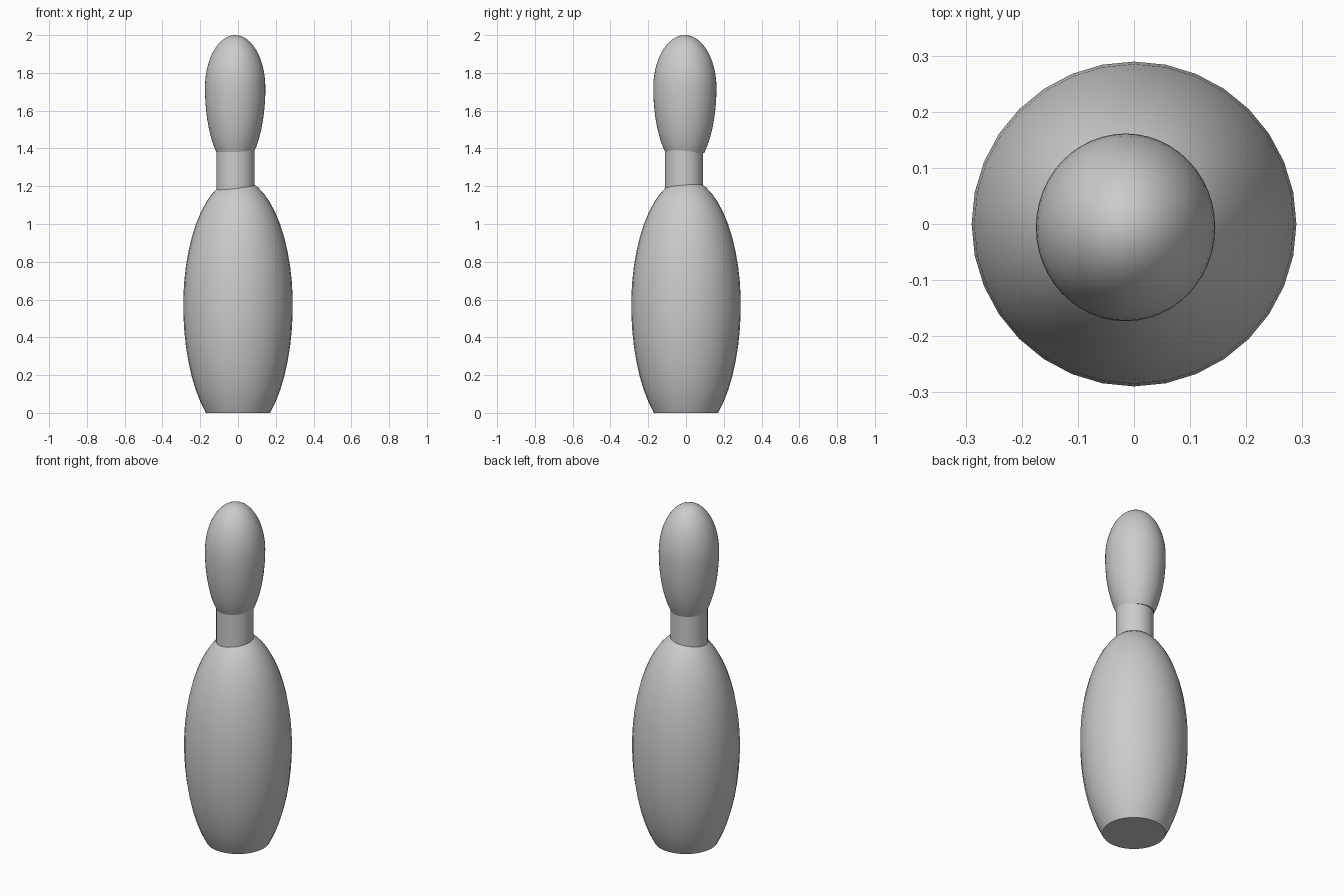
import bpy, bmesh, math

if "Cube" in bpy.data.objects:
    bpy.data.objects.remove(bpy.data.objects["Cube"])


def lathe(name, profile, sides, centre=(0, 0), scale=(1, 1), sharp=40):
    """Revolve (radius, z) points round z; zero radius makes a pole."""
    bm = bmesh.new()
    rings = []
    for r, z in profile:
        n = 1 if r == 0 else sides
        rings.append([bm.verts.new((centre[0] + r * scale[0] * math.cos(2 * math.pi * i / sides),
                                    centre[1] + r * scale[1] * math.sin(2 * math.pi * i / sides), z))
                      for i in range(n)])
    for a, b in zip(rings, rings[1:]):
        for i in range(sides):
            j = (i + 1) % sides
            quad = [a[i % len(a)], a[j % len(a)], b[j % len(b)], b[i % len(b)]]
            bm.faces.new(list(dict.fromkeys(quad)))
    bmesh.ops.recalc_face_normals(bm, faces=bm.faces[:])
    mesh = bpy.data.meshes.new(name)
    bm.to_mesh(mesh)
    bm.free()
    ob = bpy.data.objects.new(name, mesh)
    bpy.context.collection.objects.link(ob)
    bpy.ops.object.select_all(action='DESELECT')
    bpy.context.view_layer.objects.active = ob
    ob.select_set(True)
    bpy.ops.object.shade_smooth_by_angle(angle=math.radians(sharp))
    return ob


def egg(radius, mid, up, down, z_floor, steps):
    """Half outline of an egg, cut flat at z_floor."""
    start = -math.asin((mid - z_floor) / down)
    pts = [(0, z_floor)]
    for i in range(steps):
        t = start + (math.pi / 2 - start) * i / steps
        pts.append((radius * math.cos(t), mid + (up if t > 0 else down) * math.sin(t)))
    return pts + [(0, mid + up)]


# Belly with a flat base
lathe("body", egg(0.29, 0.57, 0.67, 0.704, 0.0, 20), 32)

# Straight neck, slightly off centre, running into body and head
lathe("neck", [(0.101, 1.15), (0.101, 1.39)], 32, (-0.013, -0.010))

# Egg-shaped head
lathe("head", egg(0.164, 1.72, 0.28, 0.435, 1.375, 24), 48, (-0.015, -0.006), (0.975, 1.02))
